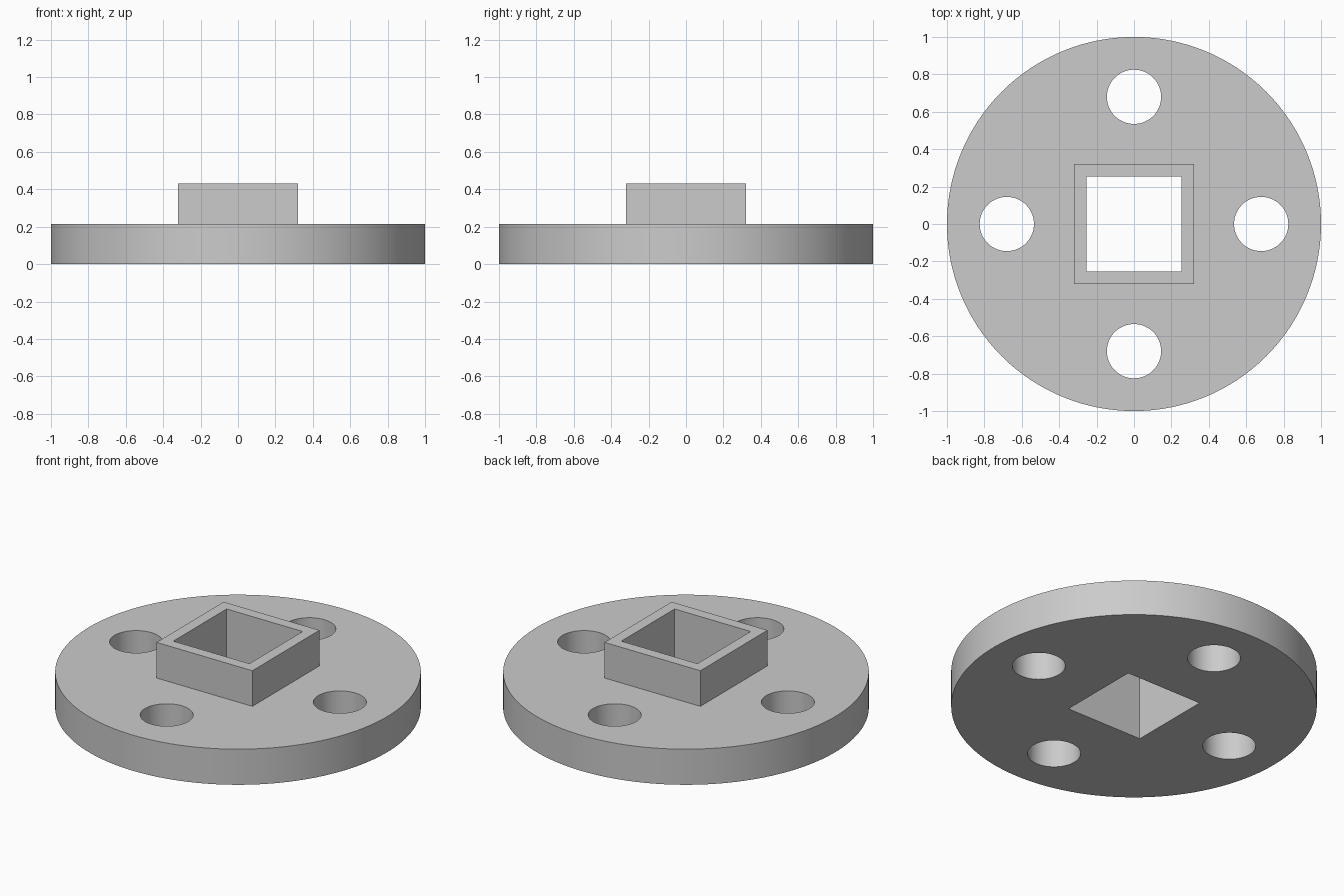
import bpy
import math

RADIUS, PLATE_H, TOTAL_H = 1.0, 0.215, 0.43
BOSS_W, BORE_W = 0.64, 0.508
BOLT_R, BOLT_CIRCLE = 0.145, 0.68

cube = bpy.data.objects.get("Cube")
if cube:
    bpy.data.objects.remove(cube, do_unlink=True)

grey = bpy.data.materials.new("plain_grey")
grey.use_nodes = True
colour = (0.6, 0.6, 0.6, 1)
grey.diffuse_color = colour
grey.node_tree.nodes["Principled BSDF"].inputs["Base Color"].default_value = colour


def cylinder(name, radius, z0, z1, x=0, y=0, sides=64):
    bpy.ops.mesh.primitive_cylinder_add(vertices=sides, radius=radius, depth=z1 - z0,
                                        location=(x, y, (z0 + z1) / 2))
    return finish(name)


def block(name, width, z0, z1):
    bpy.ops.mesh.primitive_cube_add(size=1, location=(0, 0, (z0 + z1) / 2))
    bpy.context.object.scale = (width, width, z1 - z0)
    bpy.ops.object.transform_apply(location=False, rotation=False, scale=True)
    return finish(name)


def finish(name):
    obj = bpy.context.object
    obj.name = name
    obj.data.materials.append(grey)
    return obj


def combine(target, tool, operation):
    tool.hide_render = True
    mod = target.modifiers.new(tool.name, "BOOLEAN")
    mod.operation, mod.object, mod.solver = operation, tool, "EXACT"
    bpy.context.view_layer.objects.active = target
    bpy.ops.object.modifier_apply(modifier=mod.name)
    bpy.data.objects.remove(tool, do_unlink=True)


# Round plate with a raised square collar
flange = cylinder("flange_plate", RADIUS, 0, PLATE_H, sides=128)
combine(flange, block("square_collar", BOSS_W, PLATE_H / 2, TOTAL_H), "UNION")

# Square bore through the middle
combine(flange, block("square_bore", BORE_W, -0.1, TOTAL_H + 0.1), "DIFFERENCE")

# Four bolt holes
for i in range(4):
    a = i * math.pi / 2
    hole = cylinder("bolt_hole", BOLT_R, -0.1, PLATE_H + 0.1,
                    BOLT_CIRCLE * math.cos(a), BOLT_CIRCLE * math.sin(a))
    combine(flange, hole, "DIFFERENCE")

# Smooth round walls, crisp edges
bpy.ops.object.select_all(action="DESELECT")
flange.select_set(True)
bpy.context.view_layer.objects.active = flange
bpy.ops.object.shade_smooth_by_angle(angle=math.radians(30))
